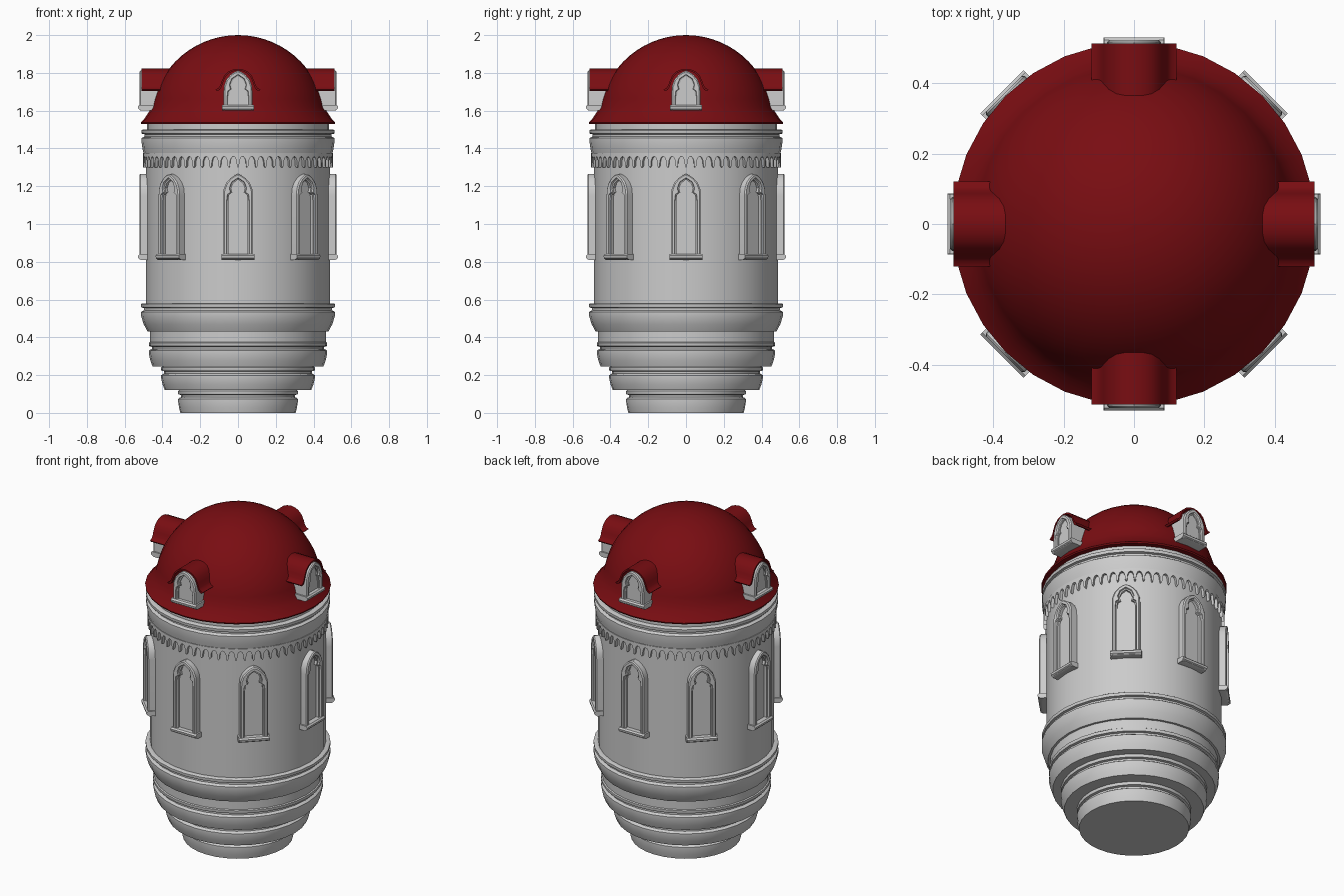
import bpy, bmesh, math
from math import sin, cos, pi

if "Cube" in bpy.data.objects:
    bpy.data.objects.remove(bpy.data.objects["Cube"])

red = bpy.data.materials.new("roof_red")
red.diffuse_color = (0.19, 0.004, 0.006, 1)
red.use_nodes = True
red.node_tree.nodes["Principled BSDF"].inputs["Base Color"].default_value = red.diffuse_color


def finish(name, bm, mat=None, angle=35):
    bmesh.ops.recalc_face_normals(bm, faces=bm.faces)
    me = bpy.data.meshes.new(name)
    bm.to_mesh(me)
    bm.free()
    ob = bpy.data.objects.new(name, me)
    bpy.context.collection.objects.link(ob)
    if mat:
        me.materials.append(mat)
    bpy.ops.object.select_all(action='DESELECT')
    ob.select_set(True)
    bpy.context.view_layer.objects.active = ob
    bpy.ops.object.shade_smooth_by_angle(angle=math.radians(angle))
    return ob


def bridge(bm, loops, cap_start=True, cap_end=True):
    n = len(loops[0])
    for a, b in zip(loops, loops[1:]):
        for i in range(n):
            j = (i + 1) % n
            bm.faces.new((a[i], a[j], b[j], b[i]))
    if cap_start:
        bm.faces.new(loops[0])
    if cap_end:
        bm.faces.new(loops[-1])


def lathe(name, profile, segs=32, mat=None):
    bm = bmesh.new()
    loops = [[bm.verts.new((r * cos(2 * pi * i / segs), r * sin(2 * pi * i / segs), z))
              for i in range(segs)] for r, z in profile]
    bridge(bm, loops)
    return finish(name, bm, mat)


def place(x, r, z, ang):
    """Point x sideways, r outward from the axis, turned from the front by ang."""
    return (x * cos(ang) + r * sin(ang), x * sin(ang) - r * cos(ang), z)


def around(name, sections, angles, mat=None):
    """Bridge closed sections of (x, r, z) points, repeated round the tower."""
    bm = bmesh.new()
    for a in angles:
        bridge(bm, [[bm.verts.new(place(*p, a)) for p in s] for s in sections])
    return finish(name, bm, mat)


def tier(r, zb, zt, foot):
    """Moulded drum: swelling band, groove and thin lip on top."""
    lip, g = zt - 0.025, zt - 0.04
    return [(r - foot, zb), (r - foot * .4, zb + (g - zb) * .35), (r, zb + (g - zb) * .75),
            (r, g - .006), (r - .008, g), (r - .016, g + .003), (r - .016, lip),
            (r - .002, lip + .003), (r, lip + .008), (r, zt - .004), (r - .006, zt)]


# Stepped base, drum and upper cornice
body = (tier(.317, 0, .12, .012) + tier(.407, .12, .245, .02)
        + tier(.472, .245, .375, .02) + [(.465, .375), (.465, .43)]
        + tier(.513, .43, .58, .035) + [(.487, .58), (.487, 1.37)]
        + tier(.511, 1.37, 1.50, .012) + [(.482, 1.50), (.482, 1.54)])
lathe("tower_body", body)

# Dome with flared eave
R, C = 0.463, 1.537
dome = [(.47, 1.53), (.512, 1.53), (.515, 1.538), (.495, 1.558), (.475, 1.588)]
dome += [(R * cos(t), C + R * sin(t)) for t in
         [math.radians(10 + 79.5 * k / 14) for k in range(15)]]
lathe("dome_roof", dome, mat=red)

# Scalloped corbel band under the cornice
N = 64
unit = [(-.16, 1.335), (-.12, 1.308), (0, 1.298), (.12, 1.308), (.16, 1.335),
        (.3, 1.352), (.5, 1.358), (.7, 1.352)]
steps = [((k + u) * 2 * pi / N, z) for k in range(N) for u, z in unit]
bm = bmesh.new()
rows = [[bm.verts.new(place(0, r, z or zz, a)) for a, zz in steps]
        for r, z in ((.478, 1.375), (.478, 0), (.502, 0), (.502, 1.375))]
bridge(bm, rows + [rows[0]], False, False)
finish("corbel_band", bm)


def mirrored(half):
    """Half outline from bottom right up to the apex, mirrored to a closed one."""
    return half + [(-x, z) for x, z in reversed(half[:-1])]


def arch(w, z0, top):
    """Pointed outer outline."""
    return mirrored([(w, z0), (w, top - .115), (.97 * w, top - .08), (.8 * w, top - .047),
                     (.52 * w, top - .022), (.24 * w, top - .007), (0, top)])


def trefoil(w, z0, top, g=0):
    """Cusped inner outline, grown by g."""
    return mirrored([(w + g, z0 - g), (w + g, top - .14), (w - .004 + g, top - .108),
                     (.03 + g, top - .098), (.036 + g, top - .075),
                     (.024 + g, top - .048 + g * .6), (0, top - .03 + g)])


def window(name, z0, top, w, back, front, pane, angles):
    def at(outline, r):
        return [(x, r, z) for x, z in outline]
    around(name + "_frame", [
        at(arch(w, z0, top), back), at(arch(w, z0, top), front - .006),
        at(arch(w - .006, z0 + .004, top - .006), front),
        at(trefoil(w - .028, z0 + .03, top, .01), front),
        at(trefoil(w - .028, z0 + .03, top, .007), front - .01),
        at(trefoil(w - .028, z0 + .03, top), front - .012),
        at(trefoil(w - .028, z0 + .03, top), pane)], angles)
    # Sill
    sec = [(back, z0), (front - .008, z0), (front + .006, z0 + .01),
           (front + .008, z0 + .022), (front, z0 + .03), (back, z0 + .03)]
    around(name + "_sill", [[(x, r, z) for r, z in sec] for x in (-w - .009, w + .009)], angles)


quarters = [k * pi / 2 for k in range(4)]
window("tower_window", .81, 1.265, .078, .46, .522, .494, [k * pi / 4 for k in range(8)])
window("dormer_window", 1.60, 1.812, .076, .39, .522, .503, quarters)

# Bell-shaped dormer roofs
upper = mirrored([(.12, 1.712), (.105, 1.718), (.094, 1.733), (.086, 1.757), (.072, 1.787),
                  (.05, 1.808), (.026, 1.818), (0, 1.822)])
lower = [(x * .93, z - .009) for x, z in reversed(upper)]
around("dormer_roof", [[(x, r, z) for x, z in upper + lower] for r in (.36, .512)],
       quarters, red)
